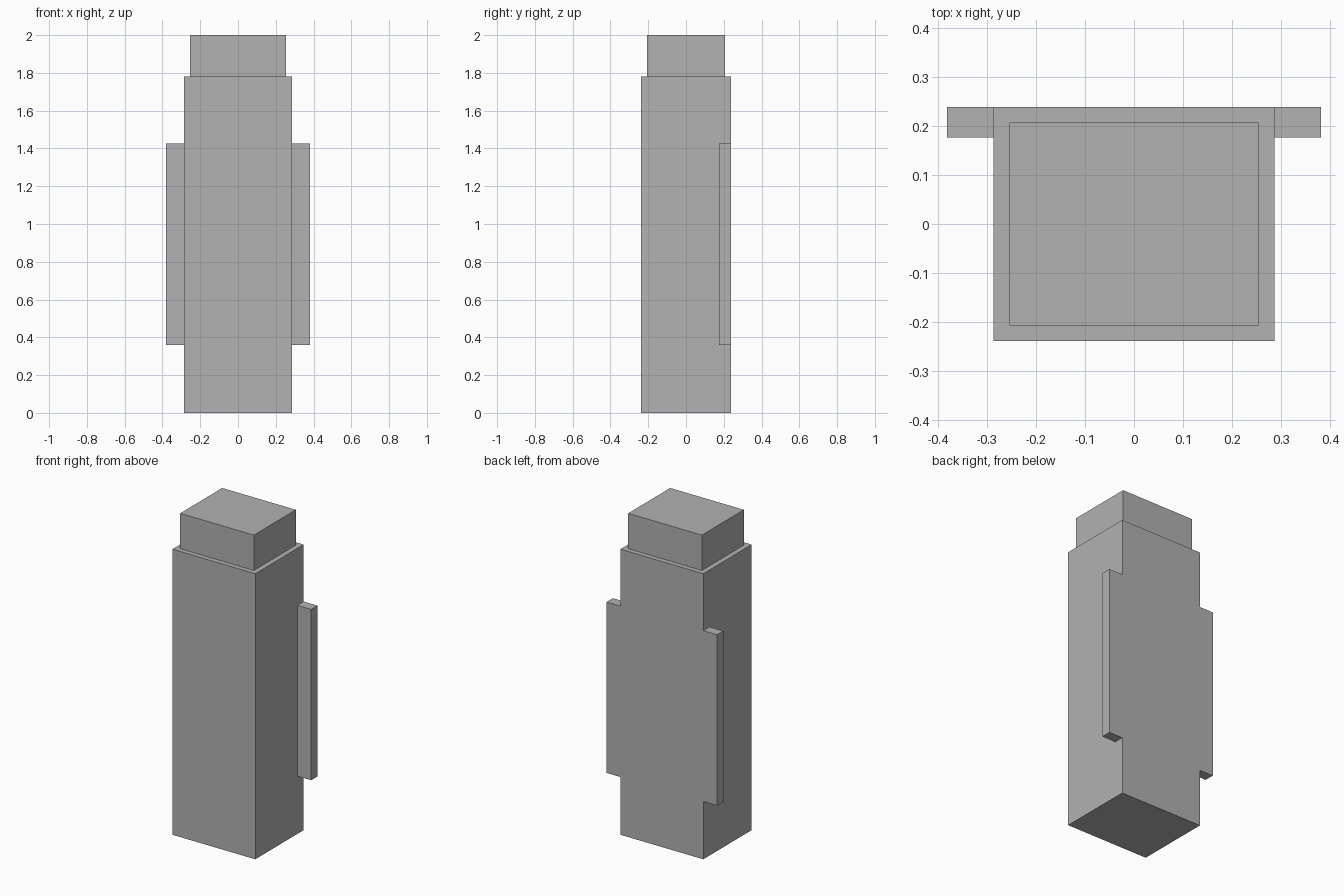
import bpy
import bmesh
from mathutils import Vector

cube = bpy.data.objects.get("Cube")
if cube:
    bpy.data.objects.remove(cube, do_unlink=True)

# One plain grey for every part
GREY = (0.445, 0.445, 0.445, 1.0)
grey = bpy.data.materials.new("plain_grey")
grey.use_nodes = True
grey.diffuse_color = GREY
grey.node_tree.nodes["Principled BSDF"].inputs["Base Color"].default_value = GREY


def box(name, low, high):
    """Flat-faced box between two opposite corners."""
    low, high = Vector(low), Vector(high)
    size = high - low
    bm = bmesh.new()
    bmesh.ops.create_cube(bm, size=1)
    bmesh.ops.scale(bm, vec=size, verts=bm.verts)
    mesh = bpy.data.meshes.new(name)
    bm.to_mesh(mesh)
    bm.free()
    mesh.materials.append(grey)
    obj = bpy.data.objects.new(name, mesh)
    obj.location = (low + high) / 2
    bpy.context.collection.objects.link(obj)
    return obj


BODY_X, BODY_Y, BODY_TOP = 0.286, 0.238, 1.78
CAP_X, CAP_Y = 0.254, 0.207
FLANGE_X, FLANGE_FRONT = 0.381, 0.176

# Tall main body and the narrower block on top
box("body", (-BODY_X, -BODY_Y, 0), (BODY_X, BODY_Y, BODY_TOP))
box("cap", (-CAP_X, -CAP_Y, BODY_TOP), (CAP_X, CAP_Y, 2.0))

# Side mounting flanges, flush with the back
for side, sign in (("left", 1), ("right", -1)):
    inner, outer = sorted((sign * BODY_X, sign * FLANGE_X))
    box(side + "_flange", (inner, FLANGE_FRONT, 0.36), (outer, BODY_Y, 1.425))
